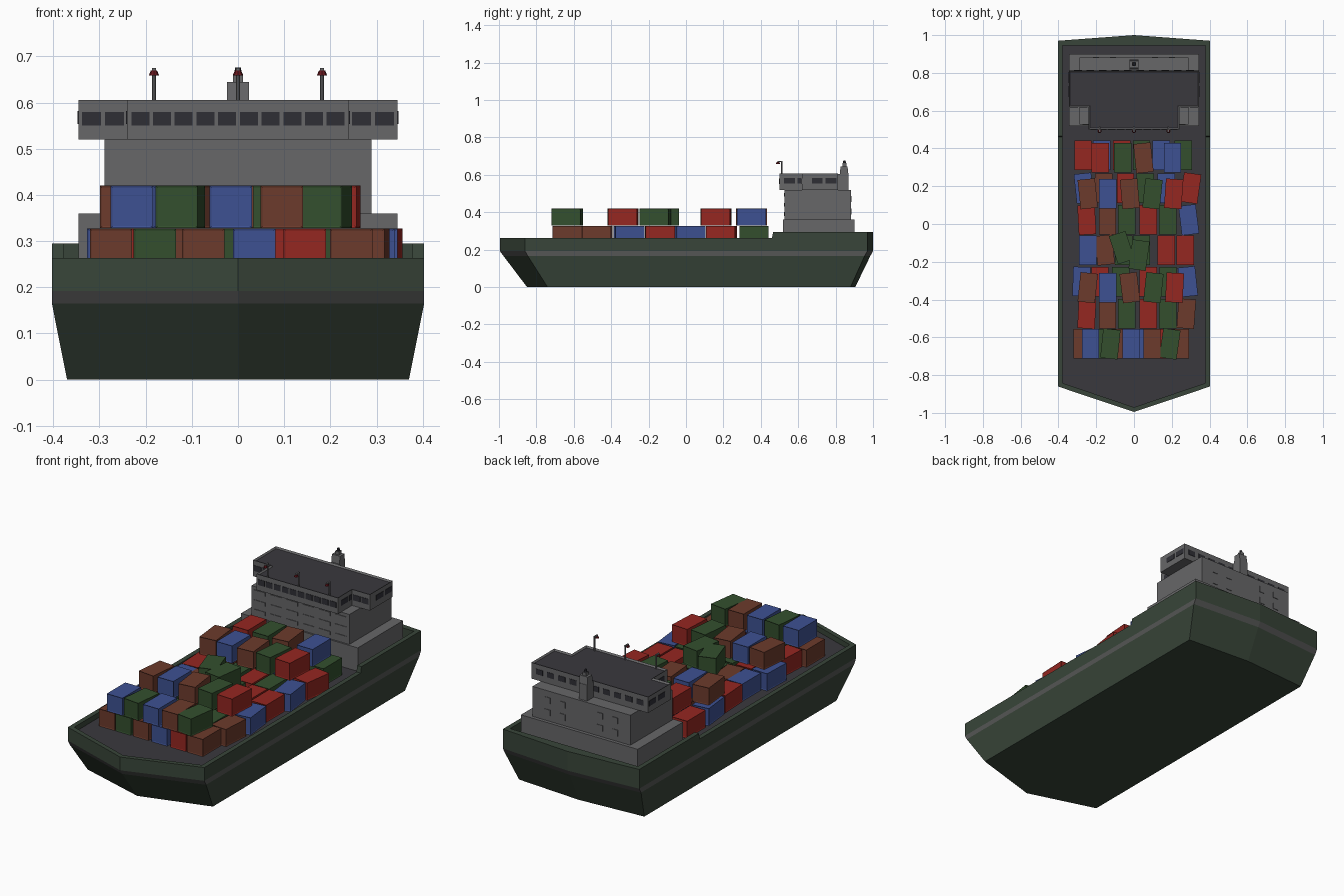
import bpy, bmesh, math
from mathutils import Matrix, Vector

if "Cube" in bpy.data.objects:
    bpy.data.objects.remove(bpy.data.objects["Cube"])


def mat(name, r, g, b):
    m = bpy.data.materials.new(name)
    m.diffuse_color = (r, g, b, 1)
    m.use_nodes = True
    m.node_tree.nodes["Principled BSDF"].inputs["Base Color"].default_value = m.diffuse_color
    return m


GREEN_HULL = mat("hull green", .04, .06, .041)
STRIPE = mat("stripe grey", .09, .092, .09)
DECK = mat("deck dark grey", .042, .04, .048)
GREY = mat("house grey", .135, .135, .14)
GLASS = mat("window dark", .028, .028, .036)
LAMP = mat("lamp dark red", .13, .008, .012)
BOX = {"R": mat("container red", .30, .02, .015),
       "B": mat("container blue", .048, .083, .29),
       "G": mat("container green", .033, .078, .027),
       "N": mat("container brown", .15, .043, .025)}


def finish(bm, name, *mats):
    bmesh.ops.recalc_face_normals(bm, faces=bm.faces)
    me = bpy.data.meshes.new(name)
    bm.to_mesh(me)
    bm.free()
    for m in mats:
        me.materials.append(m)
    ob = bpy.data.objects.new(name, me)
    bpy.context.collection.objects.link(ob)
    return ob


def add_box(bm, x0, x1, y0, y1, z0, z1):
    m = Matrix.Translation(((x0 + x1) / 2, (y0 + y1) / 2, (z0 + z1) / 2)) @ \
        Matrix.Diagonal((x1 - x0, y1 - y0, z1 - z0, 1))
    return bmesh.ops.create_cube(bm, size=1, matrix=m)["verts"]


def box(name, m, *dims):
    bm = bmesh.new()
    add_box(bm, *dims)
    return finish(bm, name, m)


# ---- Hull: stacked outlines, bow to stern, mirrored to the other side ----
def ring(bow, bow_side, stern_side, stern, half, z_low, z_high):
    pts = [(0, bow, z_low), (half, bow_side, z_low), (half, .46, z_low),
           (half, .466, z_high), (half, stern_side, z_high), (0, stern, z_high)]
    return pts + [(-x, y, z) for x, y, z in pts[-2:0:-1]]


rings = [ring(-.85, -.74, .88, .905, .37, 0, 0),
         ring(-.975, -.845, .955, .985, .403, .165, .165),
         ring(-.995, -.86, .97, 1.0, .403, .192, .192),
         ring(-.995, -.86, .97, 1.0, .403, .263, .295),
         ring(-.97, -.842, .945, .946, .378, .263, .295),
         ring(-.97, -.842, .945, .946, .378, .235, .235)]
bm = bmesh.new()
loops = [[bm.verts.new(p) for p in r] for r in rings]
for k in range(len(loops) - 1):
    a, b = loops[k], loops[k + 1]
    for i in range(len(a)):
        j = (i + 1) % len(a)
        f = bm.faces.new((a[i], a[j], b[j], b[i]))
        f.material_index = 1 if k == 1 else 0
bm.faces.new(loops[0])
bm.faces.new(loops[-1]).material_index = 2
finish(bm, "hull", GREEN_HULL, STRIPE, DECK)

# ---- Deck house ----
box("house_base", GREY, -.345, .345, .518, .9, .235, .36)
box("house_block", GREY, -.289, .289, .527, .882, .36, .52)

# bridge: T-shaped plan with a sunken dark roof
plan = [(.24, .5), (.24, .62), (.345, .62), (.345, .812)]
plan += [(-x, y) for x, y in reversed(plan)]
bm = bmesh.new()
base = bm.faces.new([bm.verts.new((x, y, .52)) for x, y in plan])
top = bmesh.ops.extrude_face_region(bm, geom=[base], use_keep_orig=True)["geom"]
bmesh.ops.translate(bm, vec=(0, 0, .086), verts=[g for g in top if isinstance(g, bmesh.types.BMVert)])
bmesh.ops.recalc_face_normals(bm, faces=bm.faces)
roof = max(bm.faces, key=lambda f: f.calc_center_median().z)
bmesh.ops.inset_region(bm, faces=[roof], thickness=.01)
for v in roof.verts:
    v.co.z -= .008
roof.material_index = 1
finish(bm, "bridge", GREY, DECK)


# ---- Windows: thin plates ----
def row(bm, x0, x1, n, y, z0, z1, gap=.008):
    step = (x1 - x0) / n
    for i in range(n):
        add_box(bm, x0 + i * step + gap / 2, x0 + (i + 1) * step - gap / 2, y - .002, y + .002, z0, z1)


bm = bmesh.new()
row(bm, -.235, .235, 10, .5, .55, .58)
for s in (-1, 1):
    lo, hi = sorted((s * .243, s * .342))
    row(bm, lo, hi, 2, .62, .55, .58)
    # side windows on the narrow front part and on the wings
    for k, x in ((0, .24), (1, .24), (2, .345), (3, .345)):
        y = .525 + k * .074
        if k == 1:
            y -= .004
        if k == 2:
            y += .0
        add_box(bm, s * x - .002, s * x + .002, y, y + (.058 if k != 1 else .02), .554, .582)
row(bm, -.33, .33, 10, .812, .552, .58, gap=.025)
finish(bm, "bridge_windows", GLASS)

bm = bmesh.new()
for z in (.39, .44, .493):
    for i in range(6):
        x = -.24 + i * .096
        add_box(bm, x - .033, x + .033, .524, .53, z - .01, z + .01)
for z in (.405, .47):
    for x in (-.2, -.11, .11, .2):
        add_box(bm, x - .016, x + .016, .878, .885, z - .016, z + .016)
finish(bm, "house_window_frames", GREY)

# ---- Funnel mast behind the bridge ----
bm = bmesh.new()
add_box(bm, -.024, .024, .814, .87, .52, .605)
for v in add_box(bm, -.024, .024, .822, .868, .605, .645):
    if v.co.z > .62:
        v.co.y = .845 + (v.co.y - .845) * .8
add_box(bm, -.011, .011, .836, .858, .645, .662)
finish(bm, "funnel", GREY)
bm = bmesh.new()
bmesh.ops.create_cone(bm, cap_ends=True, segments=8, radius1=.009, radius2=.006, depth=.016,
                      matrix=Matrix.Translation((0, .847, .668)))
finish(bm, "funnel_cap", GLASS)

# ---- Lamp poles on the front roof edge ----
for x in (-.182, 0, .182):
    bm = bmesh.new()
    bmesh.ops.create_cone(bm, cap_ends=True, segments=8, radius1=.004, radius2=.004, depth=.076,
                          matrix=Matrix.Translation((x, .512, .636)))
    add_box(bm, x - .004, x + .004, .488, .516, .668, .675)
    finish(bm, "lamp_pole", GREY)
    bm = bmesh.new()
    bmesh.ops.create_cone(bm, cap_ends=True, segments=8, radius1=.011, radius2=.007, depth=.01,
                          matrix=Matrix.Translation((x, .492, .664)))
    finish(bm, "lamp", LAMP)


# ---- Containers: boxes with slightly sunken side panels ----
def container(colour, x, y, tier, turn=0):
    bm = bmesh.new()
    add_box(bm, -.046, .046, -.078, .078, 0, .092)
    sides = [f for f in bm.faces if abs(f.normal.z) < .5]
    bmesh.ops.inset_individual(bm, faces=sides, thickness=.006, depth=-.002)
    ob = finish(bm, "container", BOX[colour])
    ob.location = (x, y, .235 + tier * .093)
    ob.rotation_euler.z = math.radians(turn)


# each row: y, tier, then colour / x in hundredths / turn in degrees
ROWS = [
    (-.635, 0, "N-27.5,0 G-18,0 N-7.5,0 B3.5,0 R14.5,0 N24.5,0"),
    (-.635, 1, "B-23,0 G-12.5,-6 B-1.6,0 N9.5,0 G19,-8"),
    (-.475, 0, "R-25,-3 N-14,0 G-3.8,0 R7.5,0 G17.8,0 N27.7,-4"),
    (-.305, 0, "B-27.8,-2 R-18,0 G-7,0 R7.5,0 G18,0 B28.5,6"),
    (-.337, 1, "N-24.5,-6 B-13.8,0 N-2.2,7 G10.3,-6 R21.5,-3"),
    (-.138, 0, "B-24.5,0 N-15.5,6 G-5.5,0 G4,0 R17,0 R27.2,0"),
    (-.165, 1, "G2.7,-8"),
    (.022, 0, "R-25,3 N-14,0 G-3.8,0 R7.5,0 G17.8,0 B29,7"),
    (.19, 0, "B-26.5,6 N-16,0 R-4.5,0 G6,0 B17,0 R30,-8"),
    (.16, 1, "N-24.5,6 B-13.8,0 N-2.2,5 G9.8,-6 R21,-4"),
    (.363, 0, "R-27,0 B-17,0 R-6.5,0 G4,0 B14.5,0 G26,0"),
    (.35, 1, "R-17.8,0 G-6,0 N5,6 B20.4,0"),
]
for y, tier, items in ROWS:
    for item in items.split():
        x, turn = item[1:].split(",")
        container(item[0], float(x) / 100, y, tier, float(turn))
container("G", -.065, -.125, 1, 18)
